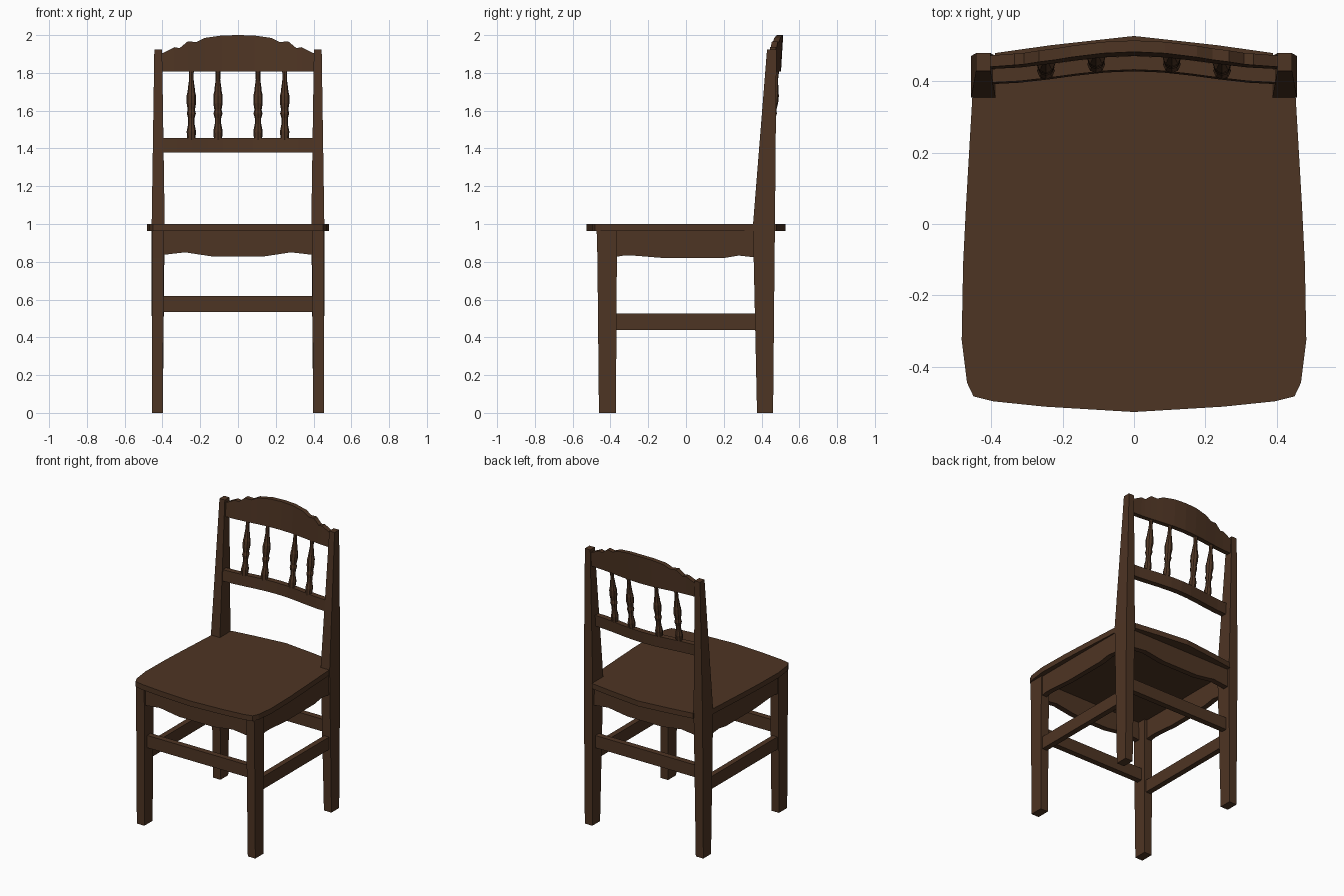
import bpy, bmesh, math

if "Cube" in bpy.data.objects:
    bpy.data.objects.remove(bpy.data.objects["Cube"])

wood = bpy.data.materials.new("dark_brown_wood")
wood.diffuse_color = (0.076, 0.035, 0.017, 1)
wood.use_nodes = True
wood.node_tree.nodes["Principled BSDF"].inputs["Base Color"].default_value = wood.diffuse_color


def loft(name, rings):
    """Skin a closed solid through rings of equal point count."""
    bm = bmesh.new()
    loops = [[bm.verts.new(p) for p in ring] for ring in rings]
    n = len(loops[0])
    for a, b in zip(loops, loops[1:]):
        for i in range(n):
            j = (i + 1) % n
            bm.faces.new((a[i], a[j], b[j], b[i]))
    bm.faces.new(loops[0][::-1])
    bm.faces.new(loops[-1])
    bmesh.ops.recalc_face_normals(bm, faces=bm.faces)
    mesh = bpy.data.meshes.new(name)
    bm.to_mesh(mesh)
    bm.free()
    mesh.materials.append(wood)
    ob = bpy.data.objects.new(name, mesh)
    bpy.context.collection.objects.link(ob)
    return ob


def both_sides(half):
    """Mirror a half profile (outer x first, ending at x = 0)."""
    return [(-x, *r) for x, *r in half] + [(x, *r) for x, *r in half[-2::-1]]


def post(name, side, sections):
    """Square tapering post from (z, x0, x1, y0, y1) sections."""
    loft(name, [[(side * x0, y0, z), (side * x1, y0, z),
                 (side * x1, y1, z), (side * x0, y1, z)]
                for z, x0, x1, y0, y1 in sections])


def box(name, x0, x1, y0, y1, z0, z1):
    post(name, 1, [(z0, x0, x1, y0, y1), (z1, x0, x1, y0, y1)])


def bow(x):
    """Backward curve of the back rest, strongest at the centre."""
    return 0.036 * (1 + math.cos(math.pi * x / 0.41)) / 2


# Seat board with bowed front and back, notched around the rear posts
half = [(0.25, -0.512), (0.395, -0.497), (0.45, -0.483), (0.468, -0.445),
        (0.483, -0.325), (0.479, -0.11), (0.471, 0.05), (0.453, 0.36),
        (0.39, 0.36), (0.39, 0.479), (0.235, 0.501)]
outline = ([(0, -0.527)] + half + [(0, 0.527)]
           + [(-x, y) for x, y in reversed(half)])
loft("seat", [[(x, y, z) for x, y in outline] for z in (0.963, 1.0)])

# Legs, rear posts, side aprons and side stretchers
side_edge = [(-0.38, 0.825), (-0.33, 0.833), (-0.28, 0.833), (-0.12, 0.82),
             (0.2, 0.82), (0.28, 0.833), (0.375, 0.822)]
for s, tag in ((-1, "left"), (1, "right")):
    post(f"front_leg_{tag}", s, [(0, 0.398, 0.456, -0.461, -0.371),
                                 (0.82, 0.393, 0.456, -0.469, -0.366),
                                 (0.965, 0.391, 0.456, -0.473, -0.365)])
    post(f"rear_post_{tag}", s, [(0, 0.398, 0.456, 0.376, 0.461),
                                 (0.83, 0.39, 0.457, 0.358, 0.469),
                                 (1.0, 0.388, 0.457, 0.355, 0.471),
                                 (1.925, 0.402, 0.443, 0.429, 0.479)])
    loft(f"side_apron_{tag}", [[(s * 0.412, y, z), (s * 0.448, y, z),
                                (s * 0.448, y, 0.965), (s * 0.412, y, 0.965)]
                               for y, z in side_edge])
    x0, x1 = sorted((s * 0.407, s * 0.445))
    box(f"side_stretcher_{tag}", x0, x1, -0.385, 0.385, 0.44, 0.527)

# Front and rear aprons and stretchers
edge = both_sides([(0.41, 0.834), (0.385, 0.838), (0.28, 0.85),
                   (0.135, 0.828), (0, 0.828)])
for tag, y0, y1 in (("front", -0.458, -0.42), ("rear", 0.415, 0.453)):
    loft(f"{tag}_apron", [[(x, y0, z), (x, y1, z),
                           (x, y1, 0.965), (x, y0, 0.965)] for x, z in edge])
for tag, y in (("front", -0.416), ("rear", 0.416)):
    box(f"{tag}_stretcher", -0.41, 0.41, y - 0.02, y + 0.02, 0.535, 0.62)


def bowed_rail(name, profile, z0, y0, depth, lean):
    """Curved back rail; profile holds x and the top height."""
    loft(name, [[(x, y0 + bow(x), z0), (x, y0 + depth + bow(x), z0),
                 (x, y0 + depth + bow(x) + lean * (z1 - z0), z1),
                 (x, y0 + bow(x) + lean * (z1 - z0), z1)]
                for x, z1 in profile])


# Crest rail with scalloped top, and plain middle rail
crest = both_sides([(0.415, 1.9), (0.398, 1.905), (0.335, 1.936),
                    (0.309, 1.931), (0.266, 1.967), (0.22, 1.963),
                    (0.177, 1.985), (0.087, 1.998), (0, 2.0)])
bowed_rail("crest_rail", crest, 1.808, 0.435, 0.032, 0.06)
middle = both_sides([(0.4, 1.455), (0.32, 1.455), (0.24, 1.455),
                     (0.16, 1.455), (0.08, 1.455), (0, 1.455)])
bowed_rail("middle_rail", middle, 1.378, 0.392, 0.038, 0.06)

# Turned spindles leaning back between the rails
turning = [(1.445, 0.021), (1.49, 0.025), (1.53, 0.017), (1.56, 0.017),
           (1.585, 0.024), (1.605, 0.019), (1.64, 0.025), (1.68, 0.025),
           (1.70, 0.02), (1.72, 0.018), (1.765, 0.012), (1.815, 0.013)]
for i, sx in enumerate((-0.247, -0.106, 0.106, 0.247)):
    rings = []
    for z, r in turning:
        cy = 0.413 + bow(sx) + (z - 1.445) * 0.1
        rings.append([(sx + r * math.cos(k * math.pi / 4),
                       cy + r * math.sin(k * math.pi / 4), z)
                      for k in range(8)])
    loft(f"spindle_{i + 1}", rings)
